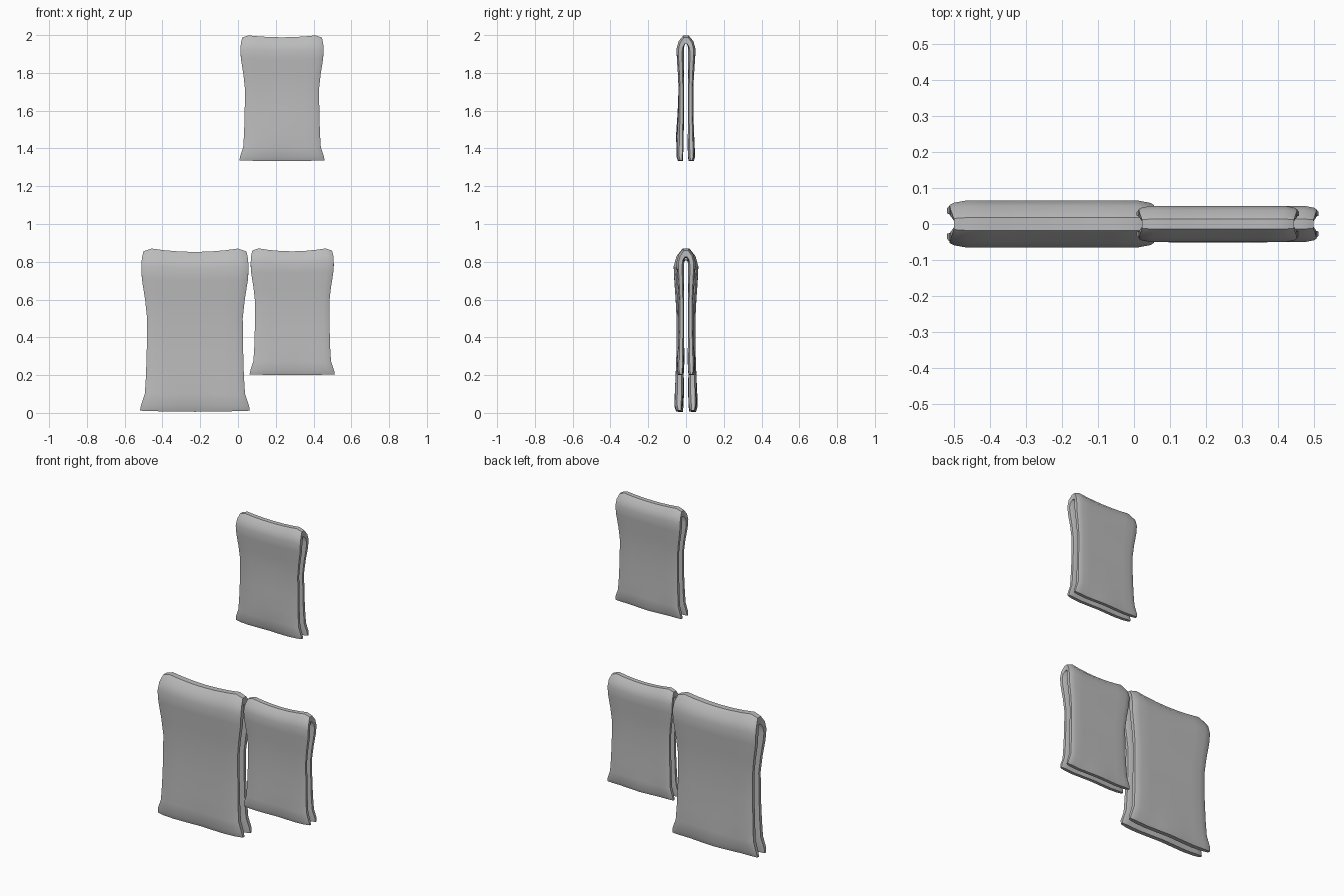
import bpy, bmesh, math

if "Cube" in bpy.data.objects:
    bpy.data.objects.remove(bpy.data.objects["Cube"])

cloth = bpy.data.materials.new("grey_cloth")
cloth.use_nodes = True
GREY = (0.5, 0.5, 0.5, 1)
cloth.diffuse_color = GREY
cloth.node_tree.nodes["Principled BSDF"].inputs["Base Color"].default_value = GREY

# Half section from hem to fold: outer y, outer z, inner y, inner z, half width
SECTION = [
    (.048, .006, .022, .006, .291),
    (.058, .035, .017, .035, .286),
    (.058, .10, .013, .10, .265),
    (.055, .20, .012, .20, .259),
    (.050, .34, .012, .34, .255),
    (.050, .50, .012, .50, .253),
    (.055, .60, .013, .60, .264),
    (.062, .70, .014, .70, .280),
    (.065, .765, .015, .75, .284),
    (.050, .815, .013, .785, .281),
    (.018, .852, .006, .807, .272),
]
COLUMNS = [-1, -.96, -.84, -.6, -.3, 0, .3, .6, .84, .96, 1]


def towel(name, x, z, scale, sag, bow):
    """Folded sheet: a hairpin section swept across the width."""
    bm = bmesh.new()
    rings = []
    for u in COLUMNS:
        a = abs(u)
        thin = {1: .5, .96: .75}.get(a, 1)          # edges taper
        lift = sag * min(a / .84, 1) ** 2 - max(0, a - .84) * .09
        outer, inner = [], []
        for side in (-1, 1):
            rows = SECTION if side < 0 else SECTION[::-1]
            for oy, oz, iy, iz, w in rows:
                mid = (oy + iy) / 2
                top = max(0, min(1, (oz - .6) / .25))
                hem = max(0, 1 - oz / .15)
                wave = .005 * hem * math.cos(u * 5)
                if side < 0:
                    wave -= bow * (1 - u * u) * math.exp(-((oz - .2) / .2) ** 2)
                dz = lift * top + .006 * hem * a * a
                outer.append((u * w, side * (mid + (oy - mid) * thin) + wave, oz + dz))
                inner.append((u * w, side * (mid + (iy - mid) * thin) + wave, iz + dz))
        rings.append([bm.verts.new(p) for p in outer + inner[::-1]])
    n = len(rings[0])
    for r, s in zip(rings, rings[1:]):
        for i in range(n):
            j = (i + 1) % n
            bm.faces.new((r[i], r[j], s[j], s[i]))
    # Rims along both open sides
    for r in (rings[0], rings[-1]):
        for i in range(n // 2 - 1):
            bm.faces.new((r[i], r[i + 1], r[n - 2 - i], r[n - 1 - i]))
    bmesh.ops.recalc_face_normals(bm, faces=bm.faces)
    mesh = bpy.data.meshes.new(name)
    bm.to_mesh(mesh)
    bm.free()
    mesh.materials.append(cloth)
    ob = bpy.data.objects.new(name, mesh)
    bpy.context.collection.objects.link(ob)
    ob.location = (x, 0, z)
    ob.scale = (scale,) * 3
    bpy.ops.object.select_all(action='DESELECT')
    ob.select_set(True)
    bpy.context.view_layer.objects.active = ob
    bpy.ops.object.shade_smooth_by_angle(angle=math.radians(38))


towel("large_towel", -.228, 0, 1, .018, 0)
towel("small_lower_towel", .287, .195, .775, .02, 0)
towel("small_upper_towel", .233, 1.328, .775, .013, .012)
